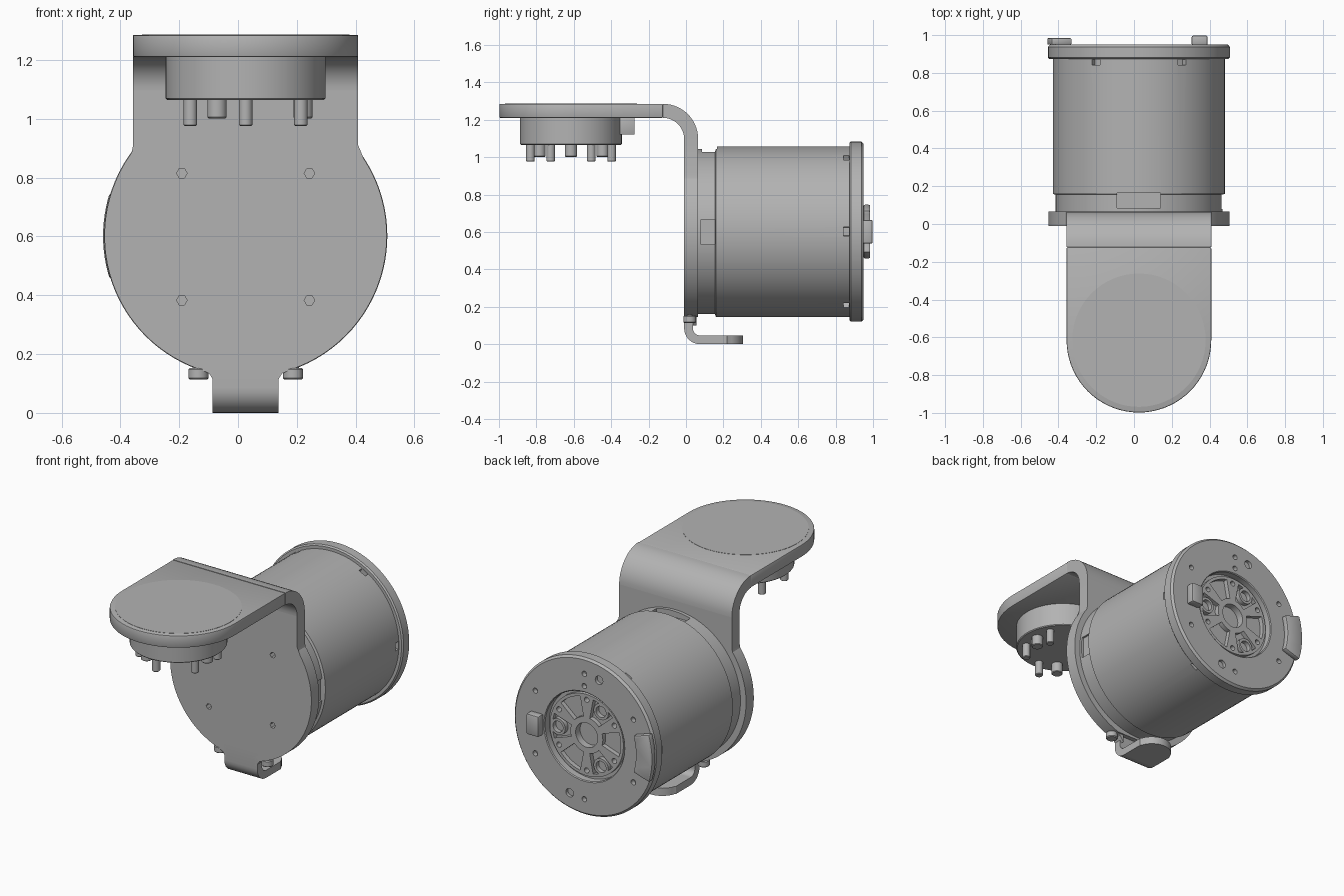
import bpy, bmesh
from math import sin, cos, pi, radians, sqrt
from mathutils import Vector, Matrix

cube = bpy.data.objects.get("Cube")
if cube:
    bpy.data.objects.remove(cube, do_unlink=True)

grey = bpy.data.materials.new("machined grey")
grey.use_nodes = True
COLOR = (0.45, 0.45, 0.45, 1)
grey.diffuse_color = COLOR
grey.node_tree.nodes["Principled BSDF"].inputs["Base Color"].default_value = COLOR

CX, CZ = 0.026, 0.602      # drum axis
PY = -0.615                # plug axis
HALF = 0.383               # half width of the bracket arm

# Each map takes (u, v, depth) to model space
FRONT = lambda u, v, d: (u, d, v)
TOP = lambda u, v, d: (u, v, d)
SIDE = lambda u, v, d: (d, u, v)


def arc(r, a0, a1, n=16, cu=0, cv=0):
    steps = [radians(a0 + (a1 - a0) * i / n) for i in range(n + 1)]
    return [(cu + r * cos(a), cv + r * sin(a)) for a in steps]


def sector(r0, r1, mid, half, n=8):
    return (arc(r0, mid - half, mid + half, n, CX, CZ)
            + arc(r1, mid + half, mid - half, n, CX, CZ))


def prism(bm, pts, lo, hi, plane):
    face = bm.faces.new([bm.verts.new(plane(u, v, lo)) for u, v in pts])
    new = bmesh.ops.extrude_face_region(bm, geom=[face], use_keep_orig=True)["geom"]
    shift = Vector(plane(0, 0, hi)) - Vector(plane(0, 0, lo))
    bmesh.ops.translate(bm, vec=shift, verts=[g for g in new if isinstance(g, bmesh.types.BMVert)])


def lathe(bm, profile, cu, cv, plane, n=96):
    """Turn (radius, depth) points about an axis through (cu, cv)."""
    rings = [[bm.verts.new(plane(cu + r * cos(2 * pi * i / n), cv + r * sin(2 * pi * i / n), d))
              for i in range(n)] if r > 0 else [bm.verts.new(plane(cu, cv, d))]
             for r, d in profile]
    for a, b in zip(rings, rings[1:]):
        for i in range(n):
            j = (i + 1) % n
            loop = [a[i % len(a)], a[j % len(a)], b[j % len(b)], b[i % len(b)]]
            loop = list(dict.fromkeys(loop))
            bm.faces.new(loop)


def rod(bm, r, lo, hi, cu, cv, plane, n=20, c=0):
    prof = [(0, lo), (r - c, lo), (r, lo + c), (r, hi - c), (r - c, hi), (0, hi)]
    if c == 0:
        prof = [(0, lo), (r, lo), (r, hi), (0, hi)]
    lathe(bm, prof, cu, cv, plane, n)


def box(bm, x, y, z):
    prism(bm, [(x[0], y[0]), (x[1], y[0]), (x[1], y[1]), (x[0], y[1])], z[0], z[1], TOP)


def finish(name, bm, cut=None, bevel=0):
    """Make an object, bake its bevel and cuts, and shade it."""
    def to_object(label, b):
        bmesh.ops.remove_doubles(b, verts=b.verts, dist=1e-5)
        bmesh.ops.recalc_face_normals(b, faces=b.faces)
        me = bpy.data.meshes.new(label)
        b.to_mesh(me)
        b.free()
        ob = bpy.data.objects.new(label, me)
        bpy.context.scene.collection.objects.link(ob)
        return ob
    ob = to_object(name, bm)
    if bevel:
        m = ob.modifiers.new("edge", "BEVEL")
        m.width, m.segments, m.limit_method, m.angle_limit = bevel, 2, "ANGLE", radians(50)
    if cut:
        cutter = to_object(name + " cutter", cut)
        cutter.hide_render = True
        m = ob.modifiers.new("cut", "BOOLEAN")
        m.operation, m.solver, m.object = "DIFFERENCE", "EXACT", cutter
    dg = bpy.context.evaluated_depsgraph_get()
    me = bpy.data.meshes.new_from_object(ob.evaluated_get(dg))
    ob.modifiers.clear()
    ob.data = me
    if cut:
        bpy.data.objects.remove(cutter, do_unlink=True)
    me.materials.clear()
    me.materials.append(grey)
    me.shade_smooth()
    me.set_sharp_from_angle(angle=radians(30))
    return ob


# Front plate: disc with a neck above and a tab below
bm, cut = bmesh.new(), bmesh.new()
outline = arc(0.48, -72, 47, 44, CX, CZ)
outline += [(CX + HALF + 0.005, 0.885), (CX + HALF, 0.91), (CX + HALF, 1.097)]
left = [(2 * CX - u, v) for u, v in reversed(outline)]
prism(bm, outline + left, -0.01, 0.065, FRONT)
for u in (-1, 1):
    for v in (-1, 1):
        rod(cut, 0.018, -0.05, 0.03, CX + 0.217 * u, CZ - 0.003 + 0.216 * v, FRONT, 6)
finish("front_plate", bm, cut)

# Bend and overhanging arm with a round tip
bm = bmesh.new()
prism(bm, arc(0.188, 0, 90, 14, -0.123, 1.097) + arc(0.113, 90, 0, 14, -0.123, 1.097),
      CX - HALF, CX + HALF, SIDE)
finish("arm_bend", bm)
bm = bmesh.new()
prism(bm, [(CX + HALF, -0.123), (CX - HALF, -0.123)]
      + [(CX + u, PY + v) for u, v in arc(HALF, 180, 360, 36)], 1.21, 1.285, TOP)
finish("arm_plate", bm, bevel=0.006)
bm = bmesh.new()
rod(bm, 0.353, 1.28, 1.2865, CX, PY, TOP, 64)
finish("arm_cap", bm)

# Bottom tab bending back into a rounded foot
bm = bmesh.new()
W, T, R = 0.112, 0.047, 0.085
prism(bm, [(-0.01, 0.18), (-0.01, R)] + arc(R, 180, 270, 8, R - 0.01, R)
      + arc(R - T, 270, 180, 8, R - 0.01, R) + [(T - 0.01, 0.18)], CX - W, CX + W, SIDE)
prism(bm, [(CX + W, R - 0.01), (CX + W, 0.22)] + arc(W, 0, 180, 20, CX, 0.193)[2:-2]
      + [(CX - W, 0.22), (CX - W, R - 0.01)], 0, T, TOP)
for s in (-1, 1):
    corner = [(CX + s * u, v) for u, v in ((0.1, 0.1), (W, 0.115), (W + 0.012, 0.134), (0.16, 0.15), (0.16, 0.17), (0.1, 0.17))]
    prism(bm, corner, -0.01, 0.055, FRONT)
finish("foot", bm)
for s, side in ((1, "left"), (-1, "right")):
    bm = bmesh.new()
    rod(bm, 0.034, 0.113, 0.153, CX + 0.161 * s, 0.02, TOP, 24, 0.005)
    rod(bm, 0.02, 0.15, 0.19, CX + 0.161 * s, 0.02, TOP, 16)
    finish(side + "_foot_bolt", bm)

# Motor drum with slots near the front and notches by the rear flange
bm, cut = bmesh.new(), bmesh.new()
lathe(bm, [(0, 0.06), (0.442, 0.06), (0.442, 0.155), (0.456, 0.16), (0.456, 0.88), (0, 0.88)], CX, CZ, FRONT)
box(cut, (CX - 0.115, CX + 0.115), (0.085, 0.165), (CZ + 0.405, CZ + 0.5))
box(cut, (CX + 0.425, CX + 0.5), (0.08, 0.155), (0.532, 0.667))
for k in range(6):
    prism(cut, sector(0.425, 0.5, 60 * k, 3, 2), 0.842, 0.872, FRONT)
finish("drum", bm, cut)

# Rear flange with a recessed hub face, pockets and holes
bm, cut = bmesh.new(), bmesh.new()
lathe(bm, [(0, 0.874), (0.474, 0.874), (0.482, 0.882), (0.482, 0.937), (0.47, 0.95), (0.275, 0.95),
           (0.27, 0.945), (0.27, 0.905), (0.25, 0.905), (0.25, 0.928), (0, 0.928)], CX, CZ, FRONT)


def drill(r, radius, angle, depth, n=16):
    a = radians(angle)
    rod(cut, r, 0.95 - depth, 1.0, CX + radius * cos(a), CZ + radius * sin(a), FRONT, n)


drill(0.075, 0, 0, 0.065, 32)
for k in range(6):
    drill(0.016, 0.217, 30 + 60 * k, 0.06)
    drill(0.016, 0.385, 30 + 60 * k, 0.03)
    prism(cut, sector(0.11, 0.232, 60 * k, 19), 0.9, 1.0, FRONT)
drill(0.026, 0.385, 105, 0.02)
drill(0.026, 0.385, 285, 0.02)
drill(0.016, 0.31, 90, 0.03)
finish("rear_flange", bm, cut)

# Three socket bosses in the hub
bm = bmesh.new()
for k in range(3):
    a = radians(120 * k)
    lathe(bm, [(0.034, 0.89), (0.05, 0.89), (0.05, 0.928), (0.034, 0.928), (0.034, 0.89)],
          CX + 0.195 * cos(a), CZ + 0.195 * sin(a), FRONT, 24)
finish("hub_bosses", bm)

# Clip hooked over the flange rim, with two radial screw holes
bm, cut = bmesh.new(), bmesh.new()
prism(bm, sector(0.372, 0.485, 180, 17.5, 12), 0.949, 0.985, FRONT)
finish("clip_lip", bm, bevel=0.008)
bm = bmesh.new()
prism(bm, sector(0.479, 0.536, 180, 20, 14), 0.885, 0.998, FRONT)
prism(bm, sector(0.44, 0.479, 180, 20, 14), 0.949, 0.998, FRONT)
for a in (166, 194):
    hole = bmesh.new()
    rod(hole, 0.024, 0.515, 0.6, 0, 0, TOP, 20)
    turn = Matrix.Rotation(-radians(a), 4, "Y") @ Matrix.Rotation(pi / 2, 4, "Y")
    bmesh.ops.transform(hole, matrix=Matrix.Translation((CX, 0.94, CZ)) @ turn, verts=hole.verts)
    tmp = bpy.data.meshes.new("hole")
    hole.to_mesh(tmp)
    hole.free()
    cut.from_mesh(tmp)
    bpy.data.meshes.remove(tmp)
finish("clip", bm, cut)

# Small stop on the opposite side of the flange
bm = bmesh.new()
box(bm, (0.305, 0.39), (0.945, 0.998), (0.537, 0.665))
finish("stop", bm, bevel=0.01)

# Plug under the arm with long pins, short pins and a key block
bm = bmesh.new()
lathe(bm, [(0, 1.215), (0.272, 1.215), (0.272, 1.07), (0.267, 1.065), (0, 1.065)], CX, PY, TOP, 64)
finish("plug", bm)
bm = bmesh.new()
box(bm, (CX - 0.07, CX + 0.07), (-0.41, -0.275), (1.12, 1.212))
finish("plug_key", bm, bevel=0.005)
bm = bmesh.new()
for k in range(6):
    a = radians(30 + 60 * k)
    rod(bm, 0.023, 0.976, 1.07, CX + 0.217 * cos(a), PY + 0.217 * sin(a), TOP, 20, 0.004)
for k in range(3):
    a = radians(120 * k)
    rod(bm, 0.033, 1.002, 1.07, CX + 0.195 * cos(a), PY + 0.195 * sin(a), TOP, 24, 0.004)
finish("plug_pins", bm)
